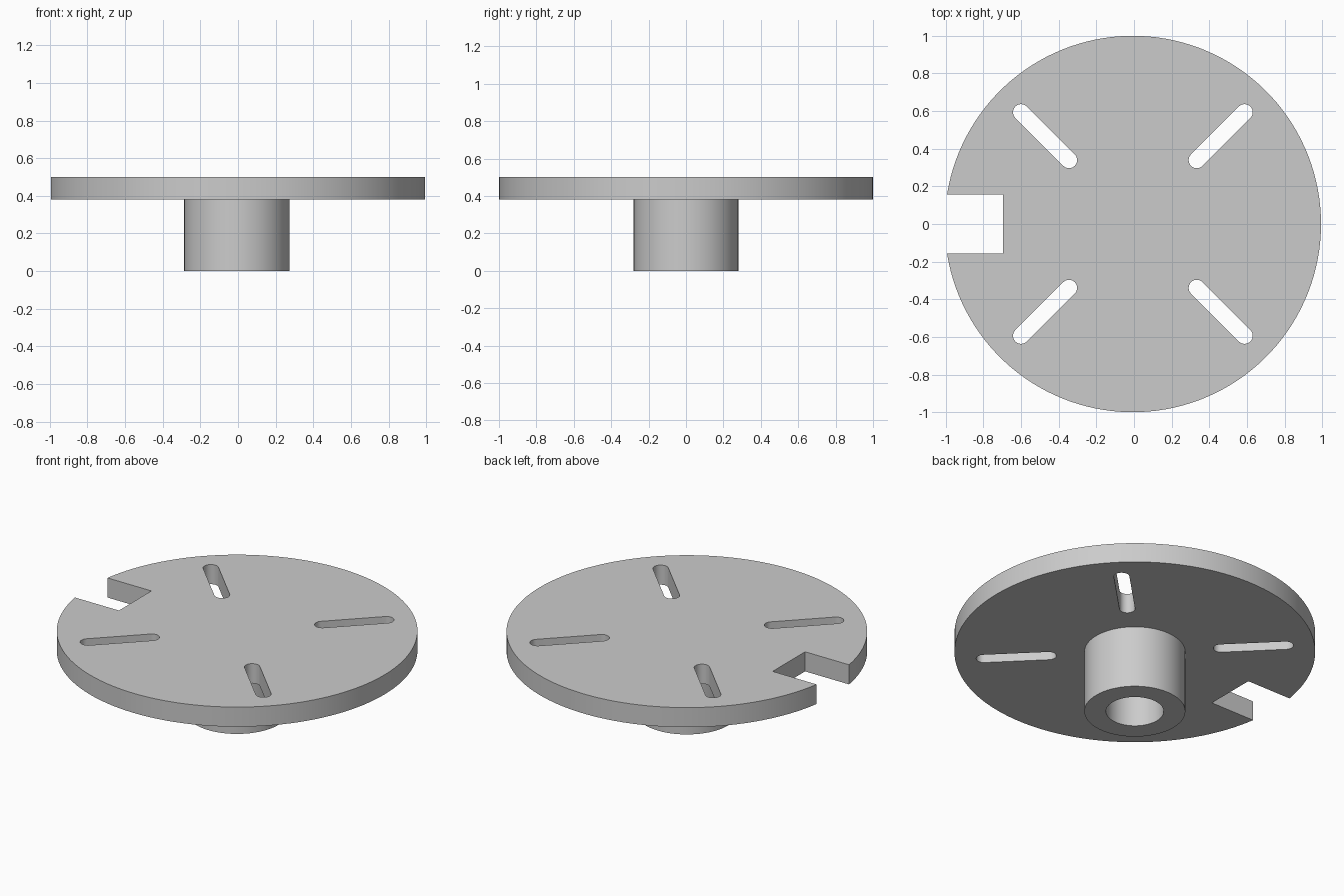
import bpy
import bmesh
from math import sin, cos, pi, radians, asin, sqrt

cube = bpy.data.objects.get("Cube")
if cube:
    bpy.data.objects.remove(cube)

# Dimensions
CENTRE_X = -0.006
PLATE_BOTTOM, PLATE_TOP = 0.38, 0.50
NOTCH_HALF, NOTCH_X = 0.157, -0.69
SLOT_IN, SLOT_OUT, SLOT_R = 0.48, 0.84, 0.043
HUB_R, BORE_R = 0.28, 0.16

grey = bpy.data.materials.new("plain_grey")
grey.use_nodes = True
colour = (0.6, 0.6, 0.6, 1)
grey.diffuse_color = colour
grey.node_tree.nodes["Principled BSDF"].inputs["Base Color"].default_value = colour


def arc(cx, cy, r, start, end, steps):
    angles = [start + (end - start) * i / steps for i in range(steps + 1)]
    return [(cx + r * cos(a), cy + r * sin(a)) for a in angles]


def finish(name, mesh):
    """Weld the mesh, orient it and add it to the scene."""
    bm = bmesh.new()
    bm.from_mesh(mesh)
    bmesh.ops.remove_doubles(bm, verts=bm.verts, dist=0.0005)
    bmesh.ops.recalc_face_normals(bm, faces=bm.faces)
    bm.to_mesh(mesh)
    bm.free()
    mesh.materials.clear()
    mesh.materials.append(grey)
    obj = bpy.data.objects.new(name, mesh)
    bpy.context.collection.objects.link(obj)
    obj.location.x = CENTRE_X
    bpy.ops.object.select_all(action="DESELECT")
    obj.select_set(True)
    bpy.context.view_layer.objects.active = obj
    bpy.ops.object.shade_smooth_by_angle(angle=radians(30))
    return obj


# Plate outline: a circle with a square notch on the -x side
gap = asin(NOTCH_HALF)
outline = arc(0, 0, 1, -pi + gap, pi - gap, 128)
outline += [(NOTCH_X, NOTCH_HALF), (NOTCH_X, -NOTCH_HALF)]
loops = [outline]

# Four radial slots on the diagonals
for k in range(4):
    a = pi / 4 + k * pi / 2
    loops.append(
        arc(SLOT_OUT * cos(a), SLOT_OUT * sin(a), SLOT_R, a - pi / 2, a + pi / 2, 16)
        + arc(SLOT_IN * cos(a), SLOT_IN * sin(a), SLOT_R, a + pi / 2, a + 3 * pi / 2, 16))

# Plate: the filled outline, extruded
curve = bpy.data.curves.new("plate_outline", "CURVE")
curve.dimensions = "2D"
curve.fill_mode = "BOTH"
curve.extrude = (PLATE_TOP - PLATE_BOTTOM) / 2
for loop in loops:
    spline = curve.splines.new("POLY")
    spline.points.add(len(loop) - 1)
    for point, (x, y) in zip(spline.points, loop):
        point.co = (x, y, 0, 1)
    spline.use_cyclic_u = True
helper = bpy.data.objects.new("plate_outline", curve)
bpy.context.collection.objects.link(helper)
bpy.context.view_layer.update()
plate_mesh = bpy.data.meshes.new_from_object(
    helper.evaluated_get(bpy.context.evaluated_depsgraph_get()))
bpy.data.objects.remove(helper)
plate = finish("plate", plate_mesh)
plate.location.z = (PLATE_TOP + PLATE_BOTTOM) / 2

# Hub: a tube turned from its wall section, sunk slightly into the plate
top = PLATE_BOTTOM + 0.01
section = [(BORE_R, top), (BORE_R, 0), (HUB_R, 0), (HUB_R, top)]
bm = bmesh.new()
verts = [bm.verts.new((r, 0, z)) for r, z in section]
edges = [bm.edges.new((verts[i], verts[(i + 1) % 4])) for i in range(4)]
bmesh.ops.spin(bm, geom=verts + edges, cent=(0, 0, 0), axis=(0, 0, 1),
               angle=2 * pi, steps=64, use_merge=True)
hub_mesh = bpy.data.meshes.new("hub")
bm.to_mesh(hub_mesh)
bm.free()
finish("hub", hub_mesh)
